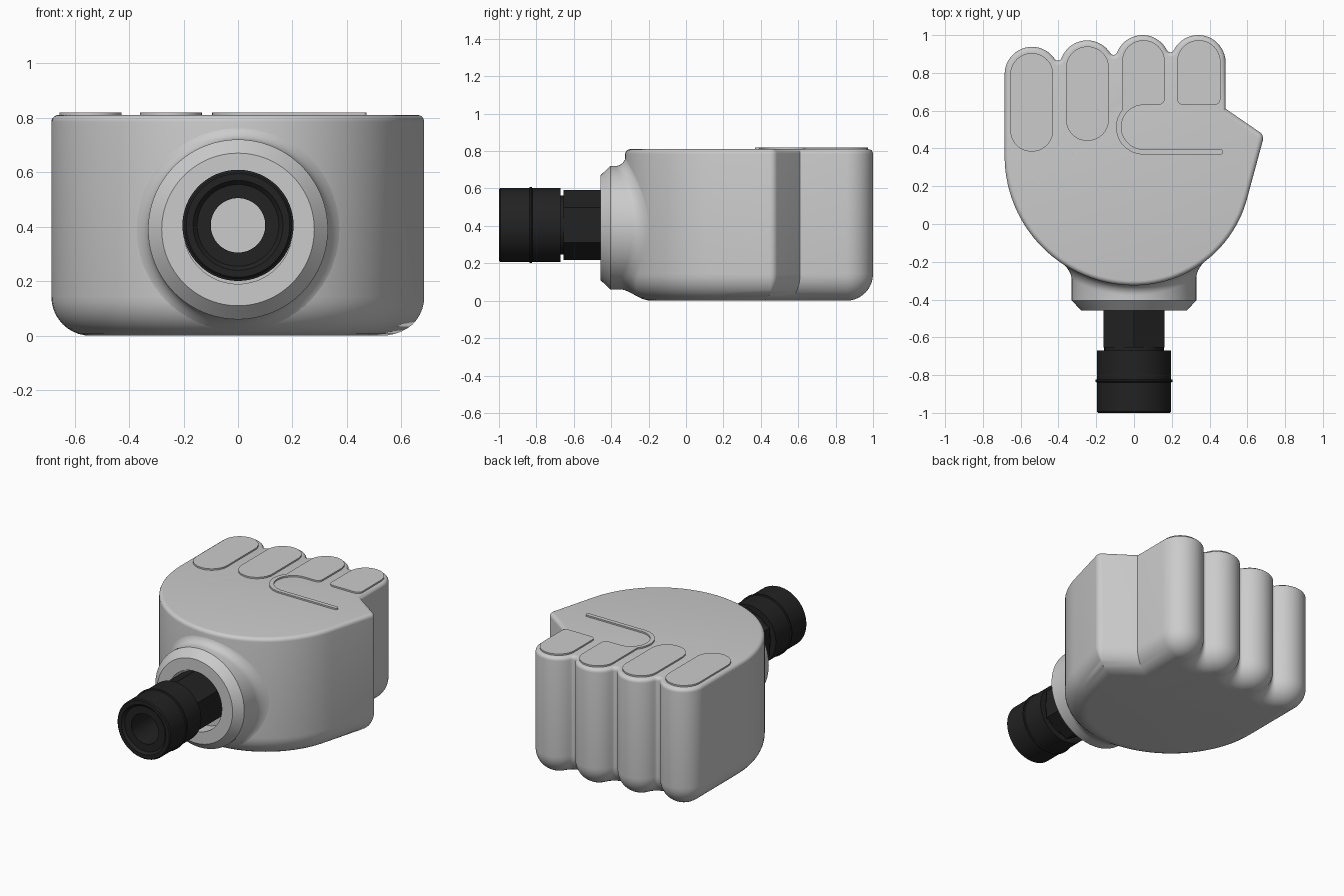
import bpy, bmesh
from math import sin, cos, pi, sqrt, atan2, radians
from mathutils import Vector as V

if "Cube" in bpy.data.objects:
    bpy.data.objects.remove(bpy.data.objects["Cube"])

black = bpy.data.materials.new("black_rubber")
black.diffuse_color = (0.016, 0.016, 0.016, 1)
black.use_nodes = True
black.node_tree.nodes["Principled BSDF"].inputs["Base Color"].default_value = black.diffuse_color


def unit(a):
    return V((cos(a), sin(a)))


def arc(c, r, a0, a1, n):
    return [V(c) + unit(a0 + (a1 - a0) * i / n) * r for i in range(n + 1)]


def finish(bm, name, mat=None):
    bmesh.ops.remove_doubles(bm, verts=bm.verts, dist=1e-4)
    bmesh.ops.recalc_face_normals(bm, faces=bm.faces)
    me = bpy.data.meshes.new(name)
    bm.to_mesh(me)
    bm.free()
    ob = bpy.data.objects.new(name, me)
    bpy.context.collection.objects.link(ob)
    if mat:
        me.materials.append(mat)
    bpy.ops.object.select_all(action='DESELECT')
    ob.select_set(True)
    bpy.context.view_layer.objects.active = ob
    bpy.ops.object.shade_smooth_by_angle(angle=radians(32))
    return ob


def loft(name, rings, cap_start=False, cap_end=False, closed=False, mat=None):
    bm = bmesh.new()
    rows = [[bm.verts.new(p) for p in ring] for ring in rings]
    n = len(rows[0])
    pairs = list(zip(rows, rows[1:])) + ([(rows[-1], rows[0])] if closed else [])
    for a, b in pairs:
        for i in range(n):
            j = (i + 1) % n
            bm.faces.new((a[i], a[j], b[j], b[i]))
    if cap_start:
        bm.faces.new(rows[0])
    if cap_end:
        bm.faces.new(rows[-1])
    return finish(bm, name, mat)


def ring_y(r, y, zc, n, phase=0.0):
    return [(r * cos(phase + 2 * pi * i / n), y, zc + r * sin(phase + 2 * pi * i / n)) for i in range(n)]


# Fist outline: each entry is (centre, direction, radius, mitre), so it can be inset exactly
outline = []


def add_arc(c, r, a0, a1, n, mitre=None):
    for i in range(n + 1):
        outline.append((V(c), unit(a0 + (a1 - a0) * i / n), r, mitre))


def inset(d):
    return [c + (m if m and r - d <= 0 else u) * (r - d) for c, u, r, m in outline]


FR, NR = 0.145, 0.02
fingers = [V((0.34, 0.855)), V((0.045, 0.855)), V((-0.248, 0.827)), V((-0.54, 0.793))]
start = 0.0
for i, c in enumerate(fingers):
    if i == 3:
        add_arc(c, FR, start, pi, 18)
        break
    nxt = fingers[i + 1]
    half = (c - nxt) / 2
    up = V((-half.y, half.x)).normalized()
    notch = (c + nxt) / 2 + up * sqrt((FR + NR) ** 2 - half.length_squared)
    v, w = c - notch, nxt - notch
    a0, a1 = atan2(v.y, v.x), atan2(w.y, w.x)
    add_arc(c, FR, start, a0 + pi, 18)
    add_arc(notch, -NR, a0 + pi, a1 + pi, 8)
    start = a1 + pi

# Heel of the hand, then the thumb knuckle
RL, RR, FRONT = 0.685, 0.62, -0.325
side = radians(-14)
add_arc((0, FRONT + RL), RL, pi, 1.5 * pi, 28)
add_arc((0, FRONT + RR), RR, -pi / 2, side, 24)
n_low, n_up = unit(side), V((0.566, 0.825)).normalized()
tip_m = (n_low + n_up) / (1 + n_low.dot(n_up))
add_arc(V((0.689, 0.47)) - tip_m * 0.04, 0.04, side, atan2(n_up.y, n_up.x), 8, tip_m)
n_wall = V((1, 0))
add_arc((0.485, 0.61), 0.0, 0, 0, 1, (n_up + n_wall) / (1 + n_up.dot(n_wall)))

# Fist body with a large bottom round and a small top round
BR, TR, TOP = 0.143, 0.025, 0.81
levels = [(BR * (1 - sin(t)), BR * (1 - cos(t))) for t in [pi / 2 * i / 10 for i in range(11)]]
levels += [(TR * (1 - cos(t)), TOP - TR + TR * sin(t)) for t in [pi / 2 * i / 5 for i in range(6)]]
loft("fist_body", [[(p.x, p.y, z) for p in inset(d)] for d, z in levels], True, True)


# Wrist collar, blended into the curved heel
def heel_y(x, z):
    R = RR if x > 0 else RL
    h = max(0.0, BR - max(z, 0.0))
    d = BR - sqrt(BR * BR - h * h)
    return FRONT + R - sqrt(max(0, (R - d) ** 2 - x * x))


CZ, CR, CF, CN = 0.39, 0.33, 0.055, 96
rings = [ring_y(r, y, CZ, CN) for r, y in
         [(0.2, -0.35), (0.2, -0.457), (0.28, -0.457), (CR, -0.405)]]
for k in range(9):
    t = pi / 2 * k / 8
    ring = ring_y(CR + CF * (1 - cos(t)), 0, CZ, CN)
    rings.append([(x, heel_y(x, z) - CF * (1 - sin(t)) + 0.002, z) for x, _, z in ring])
loft("wrist_collar", rings, cap_start=True)

# Hose coupling: hex nut and turned sleeve, both bored through
HZ = 0.405
loft("hex_nut", [ring_y(r, y, HZ, 6, pi / 2) for r, y in
                 [(0.187, -0.655), (0.187, -0.345), (0.116, -0.345), (0.116, -0.655)]],
     closed=True, mat=black)
sleeve = [(0.1, -0.985), (0.15, -0.985), (0.165, -1.0), (0.19, -1.0), (0.197, -0.993),
          (0.197, -0.838), (0.204, -0.835), (0.204, -0.825), (0.197, -0.822), (0.197, -0.67),
          (0.158, -0.67), (0.158, -0.64), (0.1, -0.64)]
loft("coupling_sleeve", [ring_y(r, y, HZ, 64) for r, y in sleeve], closed=True, mat=black)


# Raised finger pads on the top face
def pad(name, pts):
    loft(name, [[(p.x, p.y, z) for p in pts] for z in (0.80, 0.82)], True, True)


def finger_pad(x0, x1, y0, y1, rb):
    r, xc = (x1 - x0) / 2, (x0 + x1) / 2
    return (arc((xc, y1 - r), r, 0, pi, 24) + arc((x0 + rb, y0 + rb), rb, pi, 1.5 * pi, 12)
            + arc((x1 - rb, y0 + rb), rb, 1.5 * pi, 2 * pi, 12))


pad("little_finger_pad", finger_pad(-0.655, -0.428, 0.383, 0.905, 0.1134))
pad("ring_finger_pad", finger_pad(-0.36, -0.133, 0.44, 0.94, 0.1134))
pad("index_finger_pad", finger_pad(0.228, 0.458, 0.63, 0.973, 0.035))

# Middle finger pad continues into the thin thumb line
tc = (0.05, 0.513)
pad("middle_finger_pad_and_thumb_line",
    arc((0.05, 0.86), 0.113, 0, pi, 24)
    + arc(tc, 0.145, radians(141), 1.5 * pi, 24)
    + arc((0.458, 0.382), 0.014, -pi / 2, pi / 2, 8)
    + arc(tc, 0.117, 1.5 * pi, pi / 2, 32)
    + arc((0.128, 0.665), 0.035, -pi / 2, 0, 8))
